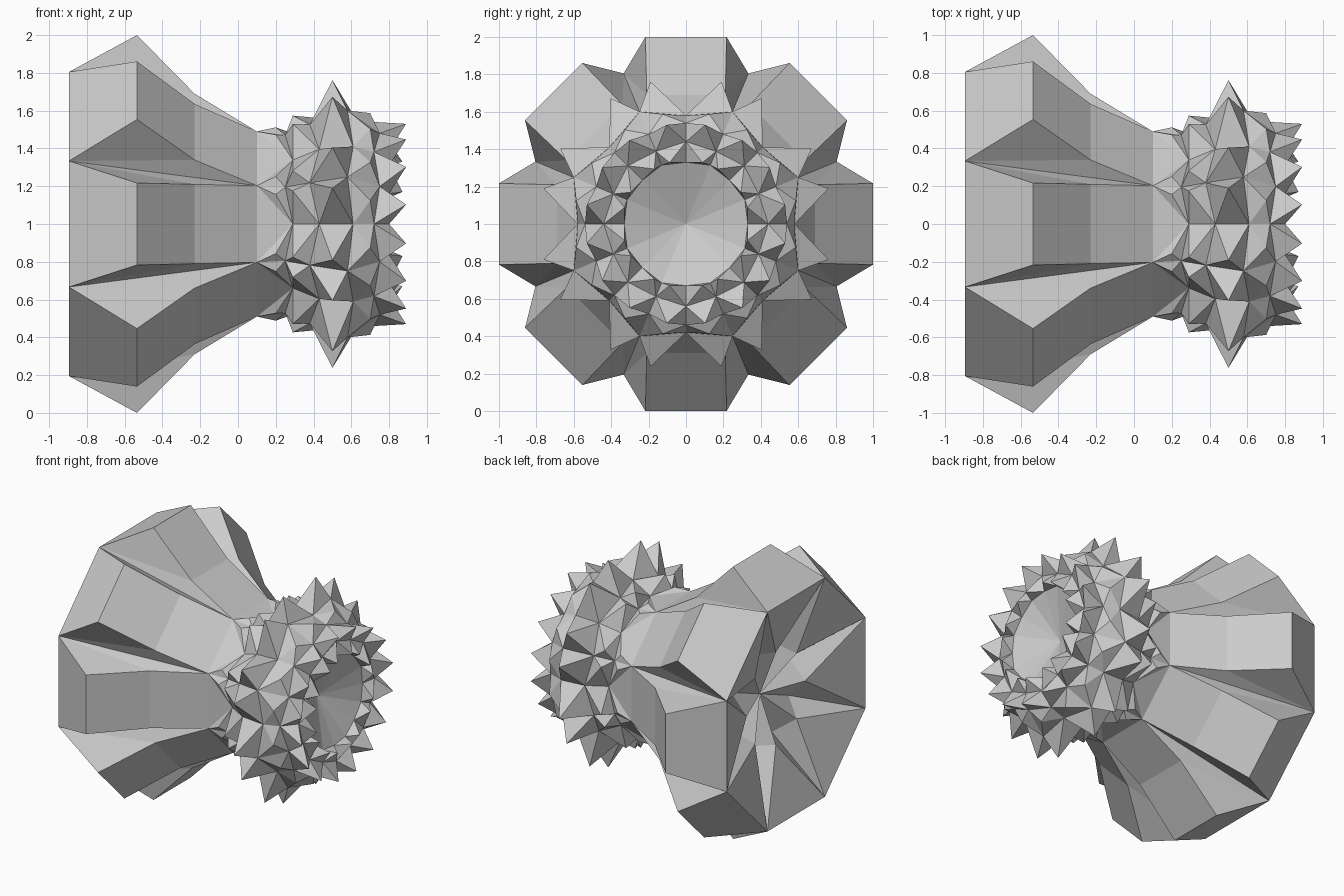
import bpy, bmesh
from math import sin, cos, radians, tan

if "Cube" in bpy.data.objects:
    bpy.data.objects.remove(bpy.data.objects["Cube"])


def polar(x, deg, r):
    """Point around the x axis (axis height z = 1)."""
    a = radians(deg)
    return (x, r * sin(a), 1 + r * cos(a))


def lobe(x, deg, t, a):
    """Point at distance a from the axis and t sideways, in a turned frame."""
    c, s = cos(radians(deg)), sin(radians(deg))
    return (x, a * s + t * c, 1 + a * c - t * s)


def make(name, faces):
    bm = bmesh.new()
    for f in faces:
        bm.faces.new([bm.verts.new(p) for p in f])
    bmesh.ops.remove_doubles(bm, verts=bm.verts, dist=0.0005)
    bmesh.ops.recalc_face_normals(bm, faces=bm.faces)
    me = bpy.data.meshes.new(name)
    bm.to_mesh(me)
    bm.free()
    ob = bpy.data.objects.new(name, me)
    bpy.context.collection.objects.link(ob)
    return ob


# Lobed bell: eight raised ribs from an octagonal rim to an octagonal neck
T = tan(radians(22.5))
NECK_X, NECK_A = 0.10, 0.49
RIM_X, RIM_A = -0.895, 0.805
section = [(RIM_X, RIM_A * T, RIM_A), (-0.535, 0.217, 1.0),
           (-0.23, 0.21, 0.69), (NECK_X, NECK_A * T, NECK_A)]
faces = []
for j in range(8):
    d = 45 * j
    left = [lobe(x, d, -t, a) for x, t, a in section]
    right = [lobe(x, d, t, a) for x, t, a in section]
    for i in range(3):
        faces.append([left[i], left[i + 1], right[i + 1], right[i]])
    for side in (left, right):
        faces.append([side[0], side[1], side[2]])
        faces.append([side[0], side[2], side[3]])
    # star-shaped recess: ridges on the ribs, grooves at the rim corners
    ridge, ridge2 = polar(-0.73, d, 0.34), polar(-0.73, d + 45, 0.34)
    groove = polar(-0.60, d + 22.5, 0.36)
    centre = (-0.60, 0, 1)
    faces += [[left[0], right[0], ridge], [right[0], groove, ridge],
              [right[0], ridge2, groove],
              [ridge, groove, centre], [groove, ridge2, centre]]
make("lobed_bell", faces)

# Spiky head: rings given as (x, r) on rib centres and (x, r) between ribs
rings = [((NECK_X, NECK_A), (NECK_X, NECK_A / cos(radians(22.5)))),
         ((0.29, 0.48), (0.25, 0.51)),
         ((0.43, 0.56), (0.38, 0.57)),
         ((0.61, 0.58), (0.58, 0.65)),
         ((0.72, 0.54), (0.75, 0.52)),
         ((0.80, 0.44), (0.80, 0.42)),
         ((0.78, 0.33), (0.78, 0.34))]
# Spike tip (x, degrees off the rib centre, r) for each row
tips = [(0.20, 17, 0.535), (0.29, 17, 0.60), (0.50, 14, 0.785),
        (0.70, 12, 0.60), (0.89, 11, 0.54), (0.87, 15, 0.34)]


def ring_point(i, k):
    x, r = rings[i][k % 2]
    return polar(x, 22.5 * k, r)


faces = []
for k in range(16):
    for i, (x, off, r) in enumerate(tips):
        a, b = ring_point(i, k), ring_point(i, k + 1)
        c, d = ring_point(i + 1, k + 1), ring_point(i + 1, k)
        deg = 22.5 * k + off if k % 2 == 0 else 22.5 * (k + 1) - off
        p = polar(x, deg, r)
        if i > 0:
            base = [a, b, c, d]
        elif k % 2 == 0:      # neck row: one plain and one spiked triangle
            faces.append([a, b, d])
            base = [b, c, d]
        else:
            faces.append([a, b, c])
            base = [a, c, d]
        for m in range(len(base)):
            faces.append([base[m - 1], base[m], p])
    # dish in the front of the head
    faces.append([ring_point(6, k), ring_point(6, k + 1), (0.64, 0, 1)])
make("spiky_head", faces)
